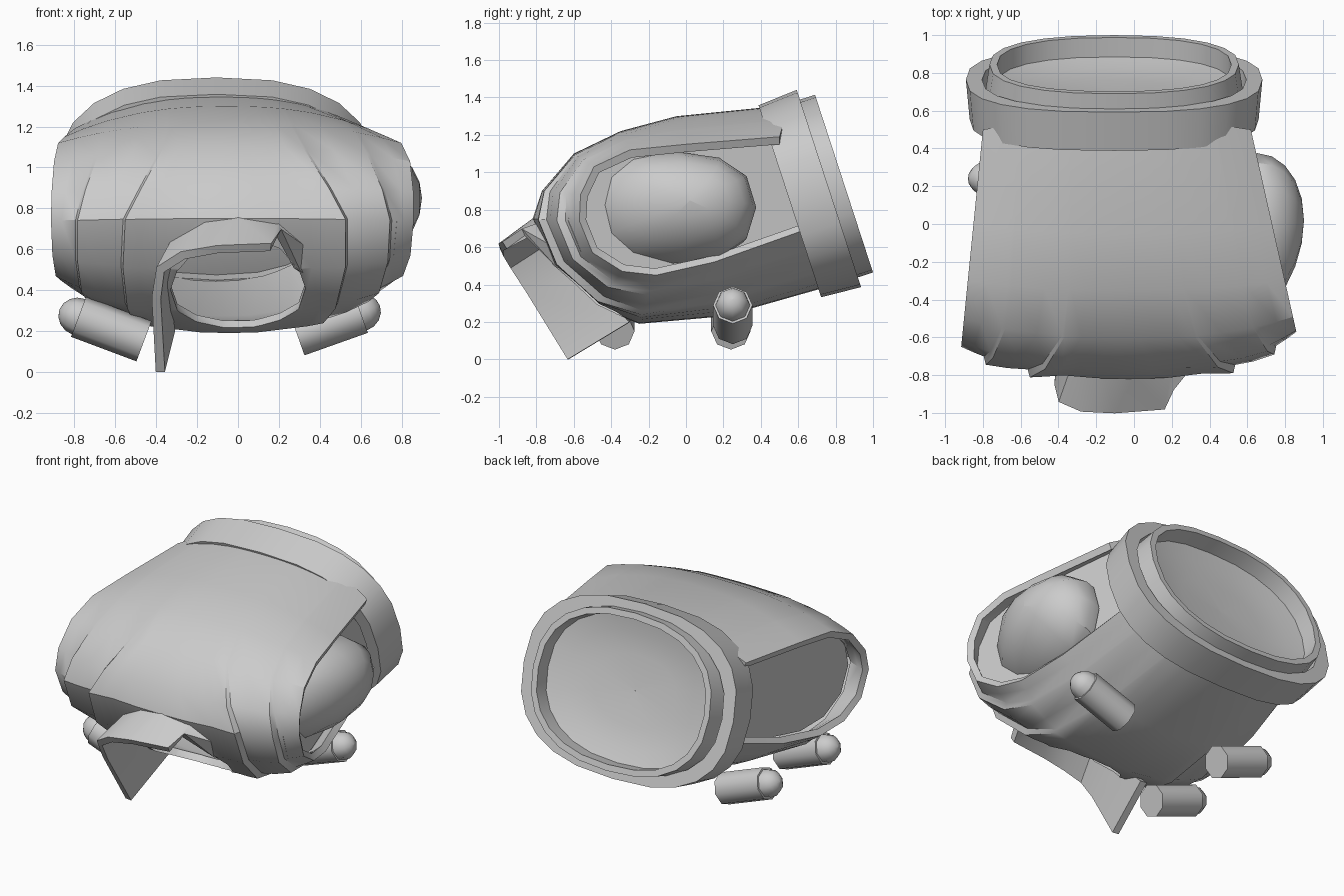
import bpy, bmesh
from math import cos, sin, pi, copysign
from mathutils import Vector

if "Cube" in bpy.data.objects:
    bpy.data.objects.remove(bpy.data.objects["Cube"])


def shade(ob, angle=0.6):
    """Apply modifiers, then smooth while keeping hard edges."""
    bpy.ops.object.select_all(action='DESELECT')
    bpy.context.view_layer.objects.active = ob
    ob.select_set(True)
    for m in list(ob.modifiers):
        bpy.ops.object.modifier_apply(modifier=m.name)
    bpy.ops.object.shade_smooth_by_angle(angle=angle)


def make(name, verts, faces, thickness=0, offset=-1, angle=0.6):
    me = bpy.data.meshes.new(name)
    me.from_pydata([tuple(v) for v in verts], [], faces)
    bm = bmesh.new()
    bm.from_mesh(me)
    bmesh.ops.remove_doubles(bm, verts=bm.verts, dist=0.0005)
    bmesh.ops.recalc_face_normals(bm, faces=bm.faces)
    bm.to_mesh(me)
    bm.free()
    ob = bpy.data.objects.new(name, me)
    bpy.context.collection.objects.link(ob)
    if thickness:
        m = ob.modifiers.new("thickness", 'SOLIDIFY')
        m.thickness, m.offset = thickness, offset
    shade(ob, angle)
    return ob


def loft(name, rings, closed=True, wrap=False, caps=False, **kw):
    """Bridge successive rings of points."""
    n, k = len(rings[0]), len(rings)
    verts = [p for r in rings for p in r]
    faces = []
    for i in range(k if wrap else k - 1):
        for j in range(n if closed else n - 1):
            a, b, j2 = i * n, ((i + 1) % k) * n, (j + 1) % n
            faces.append((a + j, a + j2, b + j2, b + j))
    if caps:
        faces += [tuple(range(n)), tuple(range((k - 1) * n, k * n))]
    return make(name, verts, faces, **kw)


# Side-view profiles (y, z): centre line and side-opening edge
MID = [(.55, 1.36), (-.05, 1.30), (-.35, 1.22), (-.6, 1.1), (-.77, .9), (-.82, .75),
       (-.72, .5), (-.48, .28), (-.25, .19), (.2, .23), (.8, .40)]
EDGE = [(.5, 1.19), (0, 1.15), (-.3, 1.12), (-.5, 1.03), (-.62, .88), (-.65, .74),
        (-.58, .57), (-.42, .47), (-.2, .45), (.15, .52), (.70, .715)]
FADE = [0, 0, 0, .1, .7, 1, 1, 1, .5, 0, 0]     # strength of the overlapping plate steps
FAN = [2, 2, 2, 1.8, 1.3, 1, .95, 1, 1.1, 1.1, 1.1]     # steps lean inwards at the top


def edge_x(side, y):
    return -.91 + .10 * (y + .6) if side < 0 else .855 - .225 * (y + .55)


def shell_point(i, v, step):
    v = copysign(abs(v) ** FAN[i], v)
    w = abs(v) ** 2.4
    set_back = .08 * w * FADE[i] if v > 0 else 0
    y = MID[i][0] * (1 - w) + EDGE[i][0] * w + set_back
    z = MID[i][1] * (1 - w) + EDGE[i][1] * w
    out = Vector((y - .15, z - .78)).normalized() * step * FADE[i]
    lo, hi = edge_x(-1, y), edge_x(1, y)
    x = (lo + hi) / 2 + v * (hi - lo) / 2
    return Vector((x, y + out.x, z + out.y))


# Body shell: columns across x, plate steps at two places per side
half = [(0, 0), (.2, 0), (.4, 0), (.5, .02), (.59, .04), (.602, 0), (.72, .02),
        (.85, .04), (.862, 0), (.94, 0), (1, 0)]
cols = [(-v, s) for v, s in reversed(half[1:])] + half
shell = loft("body_shell", [[shell_point(i, v, s) for i in range(11)] for v, s in cols],
             closed=False, thickness=.045)

# Front lower opening, cut through the shell
c, ax = Vector((0, -.54, .45)), Vector((0, -.72, -.69))
up = Vector((0, -.69, .72))
rings = [[c + ax * d + Vector((.33 * cos(a), 0, 0)) + up * .33 * sin(a)
          for a in [2 * pi * k / 14 for k in range(14)]] for d in (-.3, .35)]
cutter = loft("opening_cutter", rings, caps=True)
m = shell.modifiers.new("opening", 'BOOLEAN')
m.operation, m.object, m.solver = 'DIFFERENCE', cutter, 'EXACT'
shade(shell, .85)
bpy.data.objects.remove(cutter)

# Recessed panels inside the side openings
for side, depth in ((-1, .14), (1, .1)):
    pts = [Vector((edge_x(side, y) - side * depth, y + .02, z)) for y, z in EDGE]
    make("side_panel_" + ("left" if side < 0 else "right"), pts, [tuple(range(11))])

# Rear collar, built in a tilted plane
N, U = Vector((0, .95, .31)), Vector((0, -.31, .95))
C = Vector((-.105, .555, .845))


def oval(d, rx, rz, e=.84, n=24):
    res = []
    for k in range(n):
        a = 2 * pi * k / n
        ca, sa = cos(a), sin(a)
        res.append(C + N * d + Vector((rx * copysign(abs(ca) ** e, ca), 0, 0))
                   + U * rz * copysign(abs(sa) ** e, sa))
    return res


loft("collar_band", [oval(0, .765, .54, .76), oval(.22, .785, .555, .78), oval(.22, .70, .49), oval(0, .68, .47)],
     wrap=True)
loft("collar_rim", [oval(.1, .69, .50), oval(.305, .66, .50), oval(.305, .62, .46), oval(.1, .62, .45)],
     wrap=True)
loft("collar_dish", [oval(.2, .64, .46), oval(.17, .5, .36), oval(.15, .3, .22), oval(.145, .001, .001)])

# Domed joint bulging from the right side opening
dome = []
for i in range(7):
    a = i / 6 * pi / 2
    r = cos(a) if i < 6 else .001
    dome.append([Vector((.58 + .32 * sin(a) ** 1.1, -.1 + .12 * sin(a) + r * .46 * copysign(abs(cos(b)) ** .85, cos(b)),
                         .80 + .05 * sin(a) + r * .31 * copysign(abs(sin(b)) ** .85, sin(b))))
                 for b in [2 * pi * k / 12 for k in range(12)]])
loft("side_dome", dome)

# Hood flap around the front opening
inner = [(-.33, -.3, .2), (-.36, -.55, .44), (-.31, -.74, .63), (-.15, -.79, .72), (0, -.8, .74),
         (.19, -.78, .71), (.31, -.72, .62), (.35, -.58, .46)]
outer = [(-.38, -.63, 0), (-.40, -.85, .36), (-.38, -.94, .5), (-.27, -.985, .57), (-.1, -.99, .6),
         (.16, -.97, .61), (.2, -.87, .68), (.29, -.68, .5)]
loft("front_hood", [[Vector(p) for p in inner], [Vector(p) for p in outer]], closed=False,
     thickness=.045, offset=0)


# Round-ended canisters underneath
def canister(name, start, end, r=.105, n=8):
    a, b = Vector(start), Vector(end)
    d = (b - a).normalized()
    s = Vector((0, 1, 0))
    t = d.cross(s)
    prof = [(a, r), (b, r), (b, r * .88)]
    prof += [(b + d * .1 * sin(k * pi / 8), max(.001, r * .88 * cos(k * pi / 8))) for k in range(1, 5)]
    loft(name, [[p + s * q * cos(2 * pi * k / n) + t * q * sin(2 * pi * k / n) for k in range(n)]
                for p, q in prof], caps=True, angle=.9)


canister("canister_right", (.29, .25, .18), (.60, .25, .29))
canister("canister_left_front", (-.46, -.38, .15), (-.78, -.38, .27))
canister("canister_left_rear", (-.46, .24, .15), (-.78, .24, .27))
